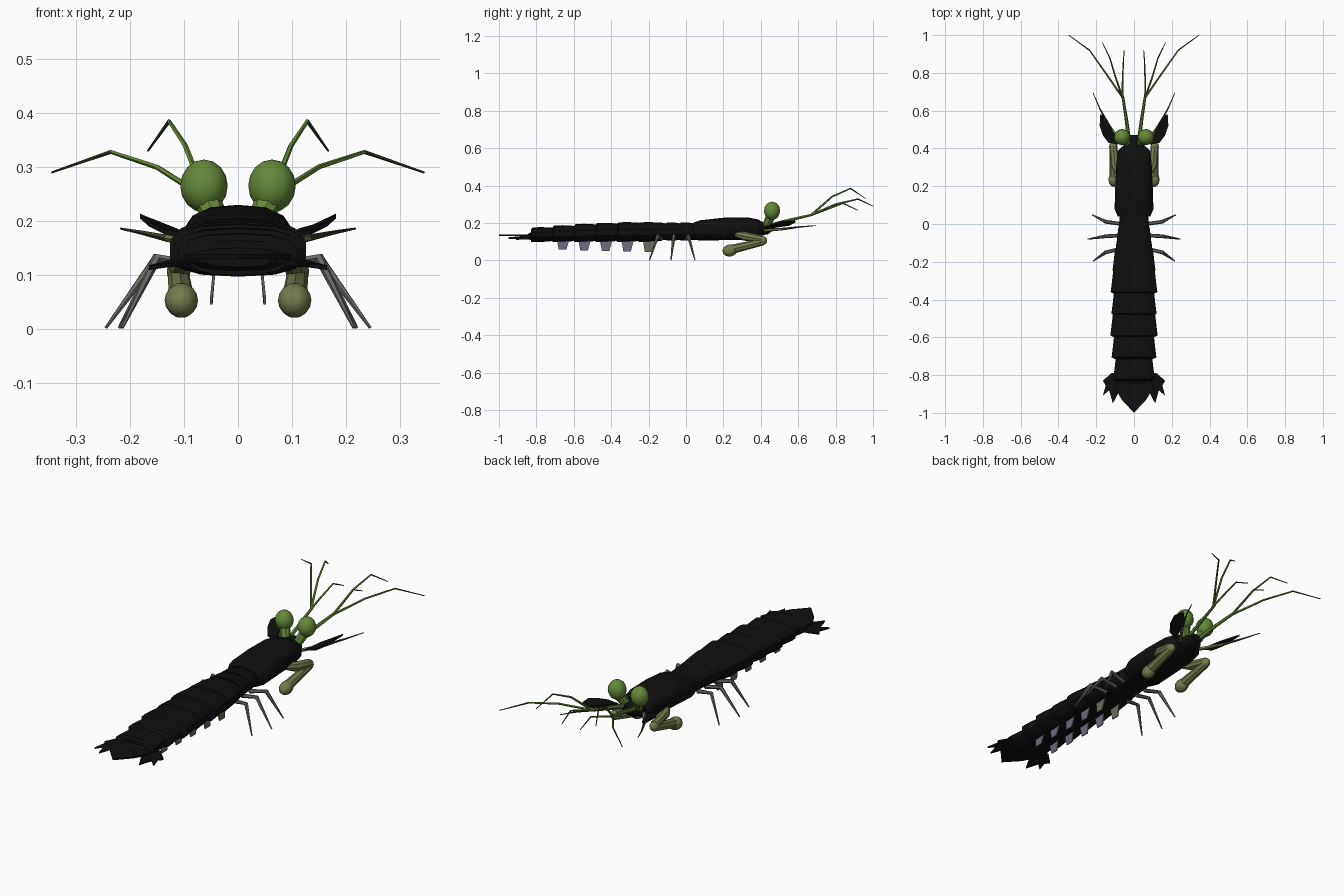
import bpy, bmesh, math
from mathutils import Vector, Matrix

cube = bpy.data.objects.get("Cube")
if cube:
    bpy.data.objects.remove(cube, do_unlink=True)


def material(name, rgb):
    m = bpy.data.materials.new(name)
    m.use_nodes = True
    m.diffuse_color = (*rgb, 1)
    m.node_tree.nodes["Principled BSDF"].inputs["Base Color"].default_value = (*rgb, 1)
    return m


BLACK = material("shell black", (0.005, 0.005, 0.005))
GREEN = material("eye green", (0.13, 0.25, 0.04))
DARK = material("feeler tip", (0.04, 0.055, 0.02))
OLIVE = material("claw olive", (0.17, 0.20, 0.075))
GREY = material("leg grey", (0.14, 0.14, 0.13))
PURPLE = material("swimmer purple", (0.15, 0.14, 0.21))
DRAB = material("swimmer drab", (0.15, 0.15, 0.11))


def finish(name, bm, mats, smooth=40):
    bmesh.ops.recalc_face_normals(bm, faces=bm.faces[:])
    me = bpy.data.meshes.new(name)
    bm.to_mesh(me)
    bm.free()
    for m in mats:
        me.materials.append(m)
    ob = bpy.data.objects.new(name, me)
    bpy.context.collection.objects.link(ob)
    if smooth:
        bpy.ops.object.select_all(action="DESELECT")
        ob.select_set(True)
        bpy.context.view_layer.objects.active = ob
        bpy.ops.object.shade_smooth_by_angle(angle=math.radians(smooth))
    return ob


def skin(rings):
    """Join rings of points into a closed skin."""
    bm = bmesh.new()
    vs = [[bm.verts.new(p) for p in r] for r in rings]
    n = len(vs[0])
    for k, (a, b) in enumerate(zip(vs, vs[1:])):
        for i in range(n):
            j = (i + 1) % n
            bm.faces.new((a[i], a[j], b[j], b[i]))
    bm.faces.new(vs[0])
    bm.faces.new(vs[-1])
    return bm


def shell(name, stations):
    """Rounded box section at each (y, half width, bottom, top)."""
    def power(v):
        return math.copysign(abs(v) ** 0.75, v)
    rings = []
    for y, w, lo, hi in stations:
        angles = [2 * math.pi * (i + 0.5) / 14 for i in range(14)]
        rings.append([(w * power(math.cos(t)), y,
                       (lo + hi) / 2 + (hi - lo) / 2 * power(math.sin(t))) for t in angles])
    return finish(name, skin(rings), [BLACK], 35)


def tube(name, points, radii, mats, sides=6, tip_from=None):
    """Tapered limb; the part beyond segment tip_from takes the second colour."""
    pts = [Vector(p) for p in points]
    rings = []
    for i, p in enumerate(pts):
        d = pts[min(i + 1, len(pts) - 1)] - pts[max(i - 1, 0)]
        rot = d.to_track_quat("Z", "Y")
        rings.append([p + rot @ Vector((radii[i] * math.cos(2 * math.pi * k / sides),
                                        radii[i] * math.sin(2 * math.pi * k / sides), 0))
                      for k in range(sides)])
    bm = skin(rings)
    if tip_from is not None:
        for i, f in enumerate(bm.faces):
            f.material_index = int(i >= tip_from * sides)
    return finish(name, bm, mats)


def ball(name, centre, size, mat, tilt=0):
    bm = bmesh.new()
    bmesh.ops.create_uvsphere(bm, u_segments=12, v_segments=8, radius=1)
    bm.transform(Matrix.Translation(centre) @ Matrix.Rotation(tilt, 4, "X")
                 @ Matrix.Diagonal((*size, 1)))
    return finish(name, bm, [mat], 60)


def plate(name, outline, offset, mat):
    """Thin sheet with the given outline."""
    bm = bmesh.new()
    f = bm.faces.new([bm.verts.new(p) for p in outline])
    ex = bmesh.ops.extrude_face_region(bm, geom=[f])
    bmesh.ops.translate(bm, vec=offset,
                        verts=[v for v in ex["geom"] if isinstance(v, bmesh.types.BMVert)])
    return finish(name, bm, [mat], 0)


# Carapace and head
shell("carapace", [(0.41, 0.065, 0.13, 0.2), (0.39, 0.085, 0.12, 0.218), (0.33, 0.095, 0.11, 0.23),
                   (0.2, 0.101, 0.108, 0.228), (0.08, 0.105, 0.106, 0.215), (0.04, 0.088, 0.11, 0.202)])
shell("head", [(0.47, 0.03, 0.165, 0.198), (0.44, 0.052, 0.14, 0.205), (0.38, 0.065, 0.13, 0.208)])

# Thorax rings
for i in range(3):
    y = 0.06 - 0.075 * i
    w = 0.08 + 0.01 * i
    shell(f"thorax_ring_{i + 1}", [(y, w - 0.006, 0.112, 0.195), (y - 0.05, w, 0.106, 0.203),
                                   (y - 0.09, w + 0.003, 0.106, 0.203)])

# Overlapping abdomen rings, lowering to the tail
for i, (w, top) in enumerate([(0.116, 0.205), (0.126, 0.205), (0.122, 0.201),
                              (0.128, 0.196), (0.121, 0.188), (0.112, 0.178)]):
    y = -0.13 - 0.115 * i
    shell(f"abdomen_ring_{i + 1}", [(y, w - 0.014, 0.104, top - 0.004), (y - 0.07, w - 0.006, 0.098, top),
                                    (y - 0.115, w, 0.097, top - 0.002), (y - 0.125, w - 0.02, 0.1, top - 0.014)])

# Tail fan
shell("tail_base", [(-0.79, 0.1, 0.1, 0.17), (-0.83, 0.085, 0.108, 0.15), (-0.85, 0.06, 0.115, 0.138)])
plate("tail_blade", [(-0.09, -0.8, 0.13), (-0.1, -0.87, 0.13), (-0.065, -0.93, 0.13), (0, -1, 0.13),
                     (0.065, -0.93, 0.13), (0.1, -0.87, 0.13), (0.09, -0.8, 0.13)], (0, 0, 0.009), BLACK)

for side, s in (("left", 1), ("right", -1)):
    def at(*points):
        return [(s * x, y, z) for x, y, z in points]

    plate(f"{side}_tail_fin", at((0.07, -0.79, 0.122), (0.12, -0.79, 0.122), (0.165, -0.83, 0.11),
                                 (0.15, -0.855, 0.113), (0.165, -0.91, 0.109), (0.132, -0.88, 0.114),
                                 (0.112, -0.95, 0.115), (0.075, -0.88, 0.122)), (0, 0, 0.008), BLACK)

    # Eyes on short stalks
    tube(f"{side}_eye_stalk", at((0.035, 0.43, 0.19), (0.06, 0.458, 0.245)), (0.022, 0.026), [GREEN], 8)
    ball(f"{side}_eye", (s * 0.063, 0.46, 0.265), (0.044, 0.043, 0.049), GREEN)

    # Three-branched feelers
    tube(f"{side}_feeler_stem", at((0.026, 0.44, 0.185), (0.04, 0.55, 0.215), (0.06, 0.68, 0.245)),
         (0.011, 0.009, 0.007), [GREEN])
    branches = {
        "outer": [(0.06, 0.67, 0.243), (0.15, 0.8, 0.3), (0.235, 0.92, 0.328), (0.345, 1, 0.29)],
        "middle": [(0.06, 0.67, 0.243), (0.098, 0.78, 0.34), (0.128, 0.88, 0.385), (0.167, 0.96, 0.33)],
        "inner": [(0.06, 0.67, 0.243), (0.06, 0.75, 0.272), (0.057, 0.84, 0.305), (0.052, 0.92, 0.267)]}
    for name, pts in branches.items():
        tube(f"{side}_{name}_feeler", at(*pts), (0.006, 0.005, 0.004, 0.002), [GREEN, DARK], 5, 2)

    # Side scale and antenna
    plate(f"{side}_head_scale", at((0.085, 0.42, 0.165), (0.115, 0.5, 0.178), (0.14, 0.55, 0.185),
                                   (0.178, 0.585, 0.203), (0.182, 0.52, 0.205), (0.165, 0.47, 0.19),
                                   (0.135, 0.43, 0.175)), (0, 0, 0.009), BLACK)
    tube(f"{side}_antenna", at((0.06, 0.42, 0.16), (0.13, 0.52, 0.168), (0.18, 0.61, 0.179),
                               (0.217, 0.695, 0.186)), (0.009, 0.007, 0.004, 0.002), [OLIVE, DARK], 5, 1)

    # Folded striking claw
    tube(f"{side}_claw_upper", at((0.08, 0.27, 0.14), (0.1, 0.31, 0.13), (0.11, 0.41, 0.112)),
         (0.016, 0.024, 0.021), [OLIVE], 8)
    ball(f"{side}_claw_elbow", (s * 0.11, 0.41, 0.106), (0.022, 0.024, 0.024), OLIVE)
    tube(f"{side}_claw_lower", at((0.11, 0.41, 0.1), (0.107, 0.32, 0.077), (0.105, 0.24, 0.058)),
         (0.02, 0.022, 0.025), [OLIVE], 8)
    ball(f"{side}_claw_club", (s * 0.105, 0.235, 0.053), (0.031, 0.04, 0.032), OLIVE, 0.2)

    # Walking legs
    for i, (hip, knee, foot, reach) in enumerate([(0.0, 0.012, 0.048, 0.22), (-0.06, -0.065, -0.08, 0.245),
                                                  (-0.13, -0.15, -0.195, 0.215)]):
        tube(f"{side}_leg_{i + 1}", at((0.065, hip, 0.115), (0.15, knee, 0.132), (reach, foot, 0.002)),
             (0.01, 0.01, 0.003), [GREY])

    # Swimming paddles under the abdomen
    for i in range(5):
        y = -0.2 - 0.115 * i
        low = 0.045 + 0.003 * i
        plate(f"{side}_paddle_{i + 1}", at((0.042, y + 0.035, 0.105), (0.042, y - 0.03, 0.105),
                                           (0.047, y - 0.02, low), (0.047, y + 0.02, low)),
              (s * 0.005, 0, 0), PURPLE if i else DRAB)
